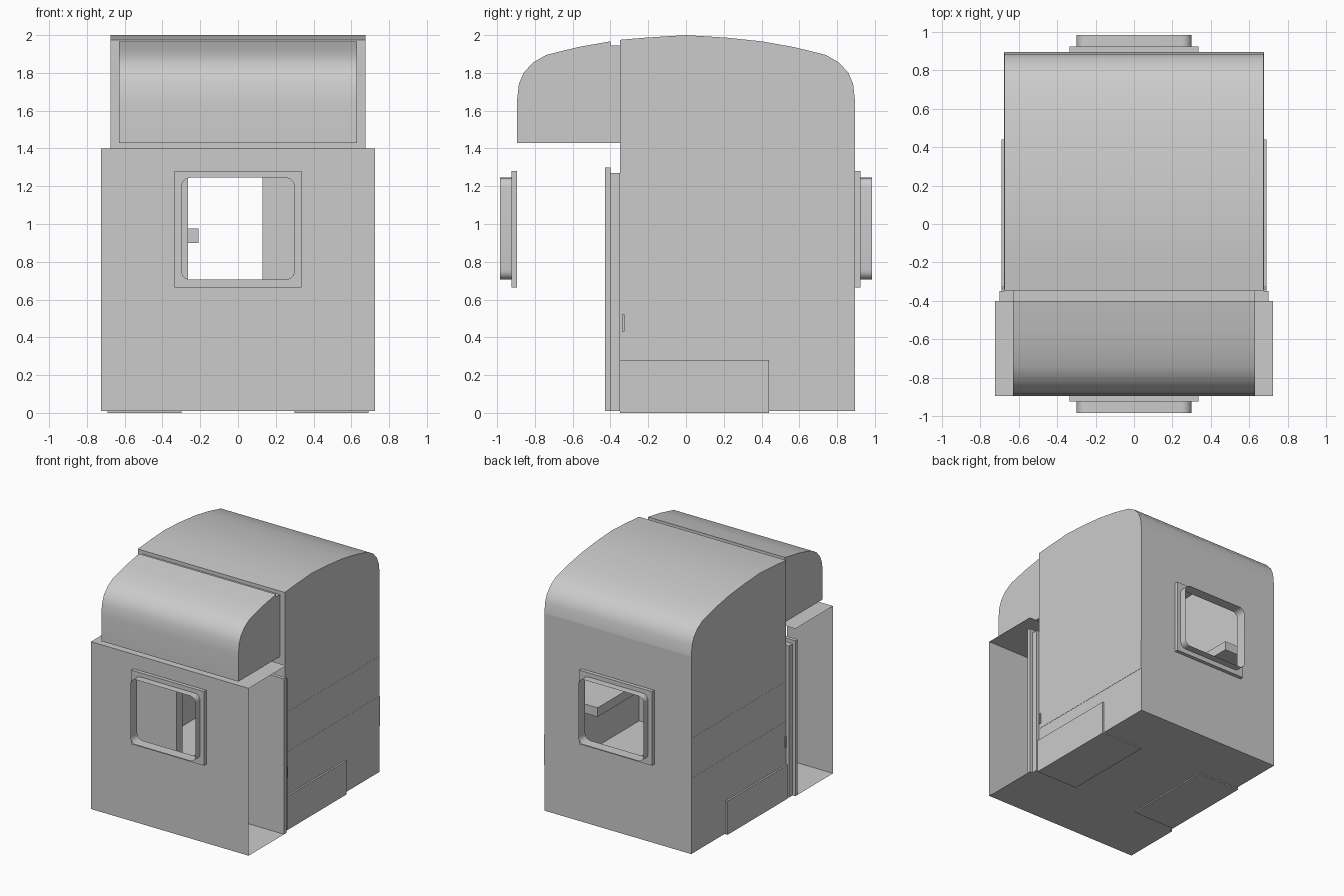
import bpy, bmesh, math

if "Cube" in bpy.data.objects:
    bpy.data.objects.remove(bpy.data.objects["Cube"])

ROOF = [(0.895, 1.65), (0.885, 1.74), (0.86, 1.80), (0.81, 1.855), (0.74, 1.895), (0.57, 1.937),
        (0.40, 1.967), (0.22, 1.986), (0.0, 2.0)]


def finish(obj, angle=30):
    bpy.context.view_layer.objects.active = obj
    bpy.ops.object.select_all(action='DESELECT')
    obj.select_set(True)
    bpy.ops.object.shade_smooth_by_angle(angle=math.radians(angle))


def prism(name, pts, half, skip=(), caps=True, centre=0.0):
    """Extrude a side (y, z) profile across x; skip leaves chosen edges open."""
    bm = bmesh.new()
    a = [bm.verts.new((centre - half, y, z)) for y, z in pts]
    b = [bm.verts.new((centre + half, y, z)) for y, z in pts]
    n = len(pts)
    for i in range(n):
        if i not in skip:
            j = (i + 1) % n
            bm.faces.new((a[i], a[j], b[j], b[i]))
    if caps:
        bm.faces.new(a)
        bm.faces.new(b[::-1])
    bmesh.ops.recalc_face_normals(bm, faces=bm.faces)
    me = bpy.data.meshes.new(name)
    bm.to_mesh(me)
    bm.free()
    obj = bpy.data.objects.new(name, me)
    bpy.context.collection.objects.link(obj)
    finish(obj)
    return obj


def box(name, x0, x1, y0, y1, z0, z1):
    return prism(name, [(y0, z0), (y1, z0), (y1, z1), (y0, z1)], (x1 - x0) / 2, centre=(x0 + x1) / 2)


def rounded(x0, x1, z0, z1, r=0.0, n=6):
    if r == 0:
        return [(x0, z0), (x1, z0), (x1, z1), (x0, z1)]
    out = []
    for k, (cx, cz) in enumerate([(x1 - r, z1 - r), (x0 + r, z1 - r), (x0 + r, z0 + r), (x1 - r, z0 + r)]):
        for i in range(n + 1):
            t = math.pi / 2 * (k + i / n)
            out.append((cx + r * math.cos(t), cz + r * math.sin(t)))
    return out


def panel(name, loops, y0, y1, fill=True, face=-1):
    """Upright panel from closed (x, z) outlines; inner outlines become holes."""
    cu = bpy.data.curves.new(name, 'CURVE')
    cu.dimensions = '2D'
    cu.fill_mode = 'BOTH' if fill else 'NONE'
    cu.extrude = abs(y1 - y0) / 2
    for pts in loops:
        s = cu.splines.new('POLY')
        s.points.add(len(pts) - 1)
        for p, (x, z) in zip(s.points, pts):
            p.co = (x, z, 0, 1)
        s.use_cyclic_u = True
    tmp = bpy.data.objects.new(name + "_curve", cu)
    bpy.context.collection.objects.link(tmp)
    dg = bpy.context.evaluated_depsgraph_get()
    me = bpy.data.meshes.new_from_object(tmp.evaluated_get(dg))
    bpy.data.objects.remove(tmp)
    bm = bmesh.new()
    bm.from_mesh(me)
    for v in bm.verts:
        x, z, d = v.co
        v.co = (x, (y0 + y1) / 2 - d, z)
    bmesh.ops.remove_doubles(bm, verts=bm.verts, dist=1e-5)
    bmesh.ops.recalc_face_normals(bm, faces=bm.faces)
    bm.normal_update()
    if y0 == y1:
        for f in bm.faces:
            if f.normal.y * face < 0:
                f.normal_flip()
    bm.to_mesh(me)
    bm.free()
    obj = bpy.data.objects.new(name, me)
    bpy.context.collection.objects.link(obj)
    finish(obj)
    return obj


WINDOW = rounded(-0.30, 0.30, 0.705, 1.245, 0.05)
DOOR = rounded(-0.265, 0.13, 0.05, 1.25)

# Main shell: floor, sides and arched roof
profile = [(-0.35, 0.01), (0.895, 0.01)] + ROOF + [(-0.22, 1.986), (-0.35, 1.975)]
prism("main_shell", profile, 0.675, skip=(1, len(profile) - 1))
panel("rear_wall", [rounded(-0.675, 0.675, 0.01, 1.65), WINDOW], 0.895, 0.895, face=1)
panel("partition_wall", [rounded(-0.675, 0.675, 0.01, 1.975), DOOR], -0.35, -0.35)

# Front hood and its recessed joint
hood = [(-0.40, 1.43), (-0.895, 1.43)] + [(-y, z) for y, z in ROOF[:7]]
prism("front_hood", hood, 0.63)
box("hood_joint", -0.63, 0.63, -0.40, -0.35, 1.43, 1.945)

# Front sleeve, open at both sides
prism("front_sleeve", [(-0.40, 0.01), (-0.895, 0.01), (-0.895, 1.40), (-0.40, 1.40)], 0.725,
      skip=(1, 3), caps=False)
panel("front_wall", [rounded(-0.725, 0.725, 0.01, 1.40), WINDOW], -0.895, -0.895)

# Door frame between sleeve and shell
panel("door_frame", [rounded(-0.725, 0.725, 0.01, 1.30), DOOR], -0.43, -0.40)
panel("door_neck", [rounded(-0.70, 0.70, 0.01, 1.27), DOOR], -0.40, -0.35)

# Window surrounds, front and rear
for side, s in (("front", -1), ("rear", 1)):
    panel(side + "_window_plate", [rounded(-0.335, 0.335, 0.665, 1.28), WINDOW], s * 0.895, s * 0.925)
    panel(side + "_window_rim", [WINDOW], s * 0.895, s * 0.985, fill=False)

# Paired parts: lower side panels, inner shelves, thin side bands
for side, s in (("left", -1), ("right", 1)):
    def pair(name, a, b, *rest):
        box(side + name, min(s * a, s * b), max(s * a, s * b), *rest)
    pair("_skirt_panel", 0.30, 0.69, -0.35, 0.44, 0.0, 0.28)
    pair("_inner_shelf", 0.21, 0.674, 0.25, 0.86, 0.90, 0.975)
    pair("_lower_band", 0.674, 0.677, -0.34, 0.894, 0.39, 0.64)
    pair("_upper_band", 0.674, 0.676, -0.34, 0.894, 0.64, 0.97)
    pair("_side_latch", 0.674, 0.685, -0.34, -0.325, 0.43, 0.52)
